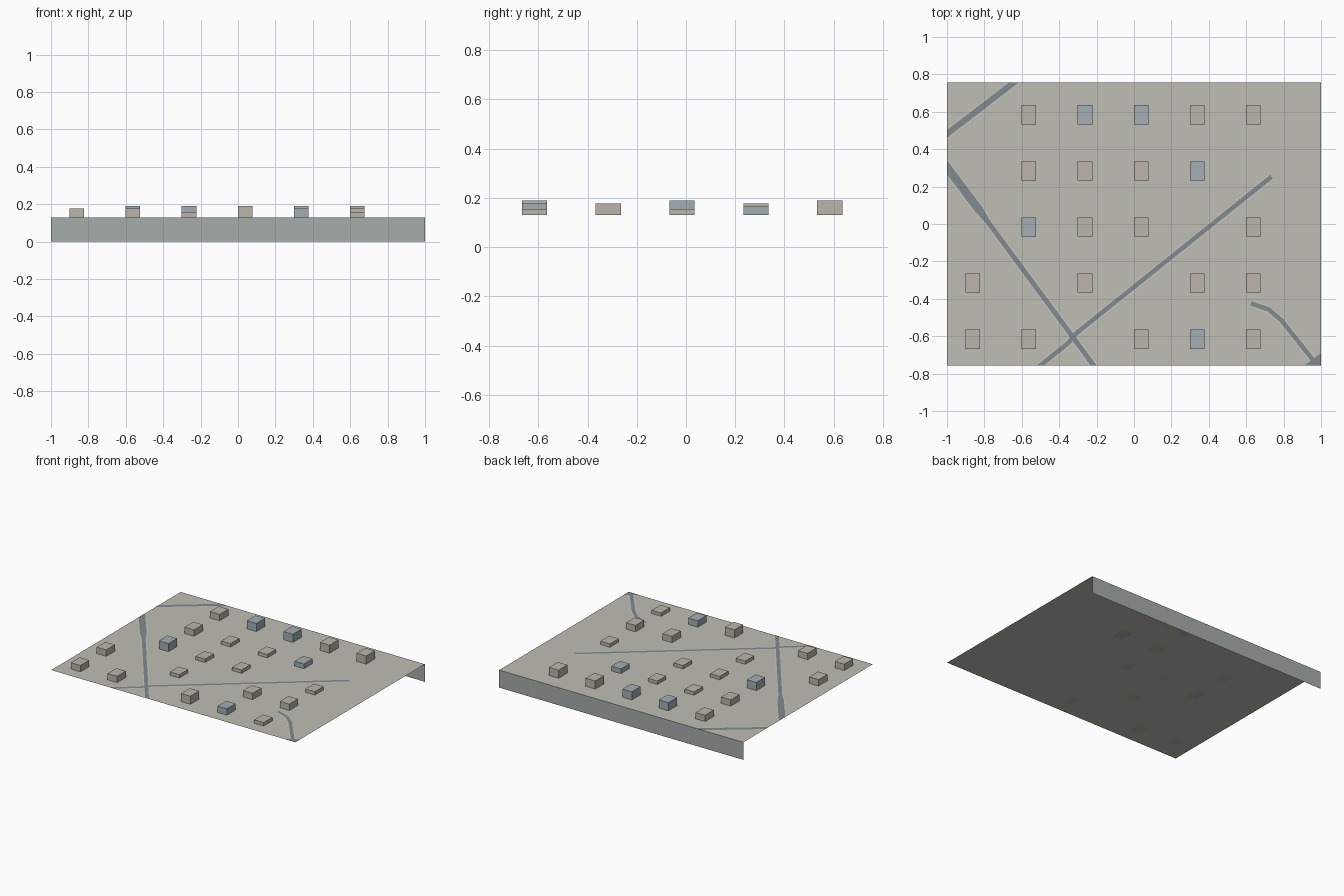
import bpy, bmesh
from mathutils import Vector

if "Cube" in bpy.data.objects:
    bpy.data.objects.remove(bpy.data.objects["Cube"])

HX, HY, TOP = 1.0, 0.757, 0.13


def material(name, rgb):
    m = bpy.data.materials.new(name)
    m.diffuse_color = (*rgb, 1)
    m.use_nodes = True
    m.node_tree.nodes["Principled BSDF"].inputs["Base Color"].default_value = m.diffuse_color
    return m


GROUND = material("ground_grey", (0.52, 0.52, 0.46))
WALL = material("wall_grey", (0.38, 0.42, 0.40))
ROAD = material("road_slate", (0.22, 0.26, 0.28))
KERB = material("kerb_pale", (0.56, 0.56, 0.50))
STONE = material("stone", (0.50, 0.47, 0.40))
SLATE = material("blue_grey", (0.36, 0.43, 0.46))


def add_object(name, bm, mat):
    me = bpy.data.meshes.new(name)
    bm.to_mesh(me)
    bm.free()
    me.materials.append(mat)
    ob = bpy.data.objects.new(name, me)
    bpy.context.collection.objects.link(ob)
    return ob


def polygon(name, points, mat):
    bm = bmesh.new()
    bm.faces.new([bm.verts.new(p) for p in points])
    return add_object(name, bm, mat)


def strip(name, path, widths, z, mat):
    """Flat mitred ribbon along a path, trimmed at the edges of the ground."""
    pts = [Vector(p) for p in path]
    bm = bmesh.new()
    rows = []
    for i, p in enumerate(pts):
        a = (p - pts[i - 1]).normalized() if i else None
        b = (pts[i + 1] - p).normalized() if i < len(pts) - 1 else None
        a, b = a or b, b or a
        t = (a + b).normalized()
        n = Vector((-t.y, t.x)) * widths[i] / 2 / max(t.dot(a), 0.5)
        rows.append([bm.verts.new((*(p - n), z)), bm.verts.new((*(p + n), z))])
    for (a, b), (c, d) in zip(rows, rows[1:]):
        bm.faces.new((a, c, d, b))
    for co in ((HX, 0, 0), (-HX, 0, 0), (0, HY, 0), (0, -HY, 0)):
        bmesh.ops.bisect_plane(bm, geom=bm.verts[:] + bm.edges[:] + bm.faces[:],
                               plane_co=co, plane_no=co, clear_outer=True)
    return add_object(name, bm, mat)


# ground sheet and the single upright wall at the back
polygon("ground", [(-HX, -HY, TOP), (HX, -HY, TOP), (HX, HY, TOP), (-HX, HY, TOP)], GROUND)
polygon("back_wall", [(HX, HY, 0), (-HX, HY, 0), (-HX, HY, TOP), (HX, HY, TOP)], WALL)

# roads: a dark ribbon over a slightly wider pale verge
roads = {
    "corner_road": ([(-1.1, 0.405), (-0.54, 0.835)], [0.032] * 2),
    "left_road": ([(-1.1, 0.436), (-0.83, 0.078), (-0.78, 0.01), (-0.15, -0.845)],
                  [0.045, 0.045, 0.026, 0.026]),
    "diagonal_road": ([(-0.58, -0.82), (-0.35, -0.635), (-0.31, -0.585), (0.735, 0.253)],
                      [0.024] * 4),
    "curved_road": ([(0.625, -0.424), (0.72, -0.457), (0.79, -0.517), (0.965, -0.737)],
                    [0.024] * 4),
}
for name, (path, widths) in roads.items():
    strip(name + "_verge", path, [w + 0.018 for w in widths], TOP + 0.0005, KERB)
    strip(name, path, widths, TOP + 0.001, ROAD)
polygon("corner_junction", [(0.91, -HY, TOP + 0.001), (HX, -HY, TOP + 0.001),
                            (HX, -0.69, TOP + 0.001)], ROAD)

# buildings on a grid, front row first: height in thousandths, 0 = empty plot
heights = [
    (47, 47, 0, 60, 47, 25),
    (47, 0, 25, 0, 47, 47),
    (0, 60, 25, 25, 0, 25),
    (0, 47, 25, 25, 35, 0),
    (0, 47, 60, 60, 60, 60),
]
blue = {(0, 4), (2, 1), (3, 4), (4, 2), (4, 3)}
for r, row in enumerate(heights):
    for c, h in enumerate(row):
        if not h:
            continue
        h /= 1000
        bm = bmesh.new()
        bmesh.ops.create_cube(bm, size=1)
        bmesh.ops.scale(bm, vec=(0.078, 0.102, h), verts=bm.verts)
        bmesh.ops.translate(bm, vec=(-0.862 + 0.3 * c, -0.616 + 0.3 * r, TOP + h / 2),
                            verts=bm.verts)
        add_object(f"building_{r}_{c}", bm, SLATE if (r, c) in blue else STONE)
